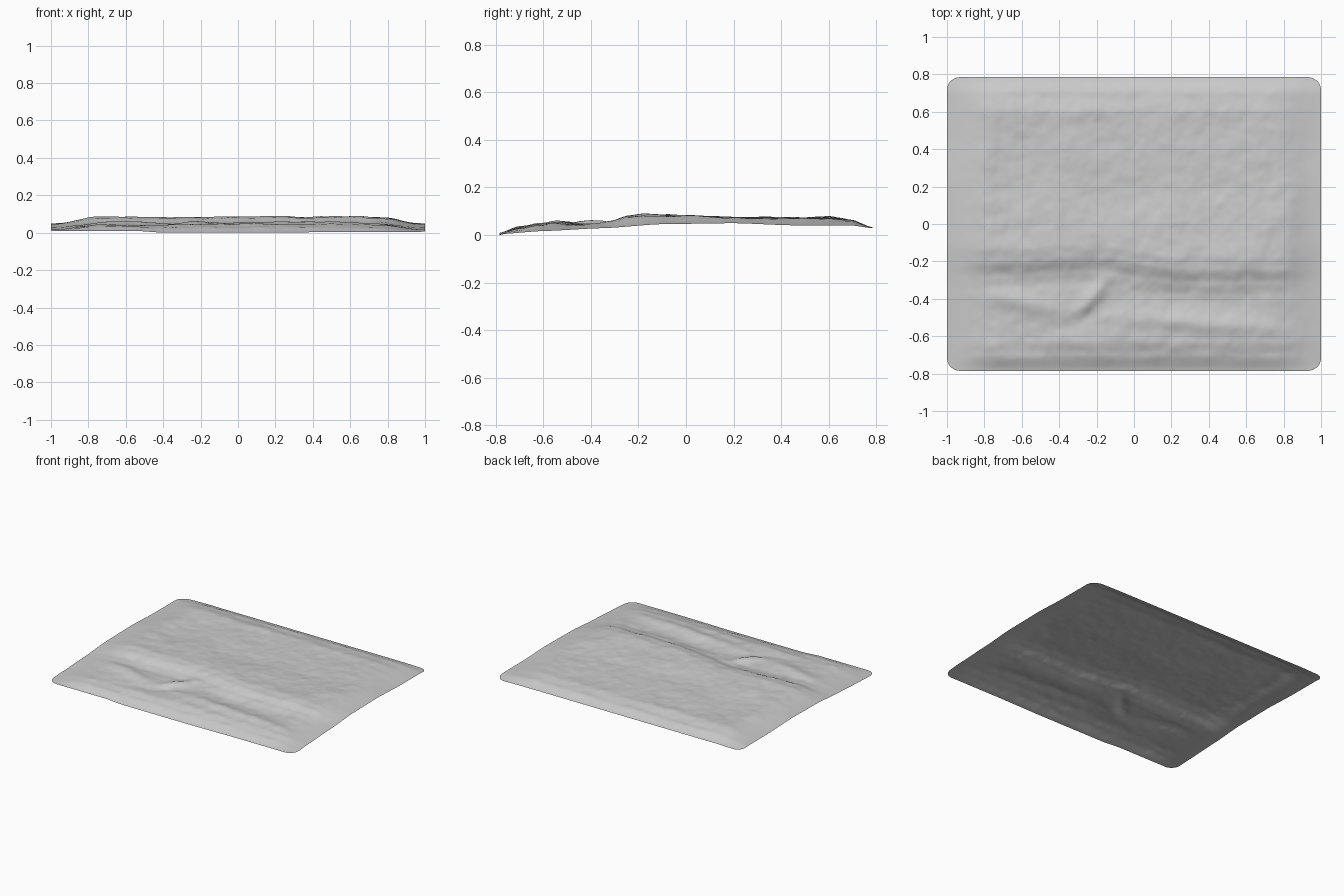
import bpy, bmesh, math
from mathutils import Vector, noise

if "Cube" in bpy.data.objects:
    bpy.data.objects.remove(bpy.data.objects["Cube"])

HALF_X, HALF_Y, CORNER = 1.0, 0.785, 0.07
COLS, ROWS = 200, 156

# Height of the interior and of the side edges, along y
INNER = [(-.785, .006), (-.7, .033), (-.63, .046), (-.5, .046), (-.35, .05),
         (-.28, .058), (-.2, .08), (-.14, .087), (0, .082), (.2, .071),
         (.45, .071), (.6, .073), (.7, .06), (.785, .033)]
EDGE = [(-.785, .006), (-.6, .018), (-.35, .03), (-.1, .047), (.2, .051),
        (.45, .042), (.7, .041), (.785, .03)]


def smooth(a, b, v):
    t = min(max((v - a) / (b - a), 0), 1)
    return t * t * (3 - 2 * t)


def profile(points, v):
    for (a, ha), (b, hb) in zip(points, points[1:]):
        if v <= b:
            return ha + (hb - ha) * smooth(a, b, v) * .5 + (hb - ha) * (v - a) / (b - a) * .5
    return points[-1][1]


def mound(x, y, cx, cy, length, width, angle=0):
    c, s = math.cos(angle), math.sin(angle)
    u, v = (x - cx) * c + (y - cy) * s, (y - cy) * c - (x - cx) * s
    return math.exp(-(u / length) ** 2 - (v / width) ** 2)


def height(x, y):
    # The long crest wanders towards the front on the left half
    near_crest = mound(0, y, 0, -.2, 1, .25)
    bend = near_crest * (.04 * smooth(-.2, .3, x) - .03 * mound(x, 0, -.3, 0, .3, 1))
    z = profile(INNER, min(max(y + bend, -.785), .785))
    side = smooth(.72, 1, abs(x))
    z += (profile(EDGE, y) - z) * side
    inside = (1 - side) * smooth(-.785, -.68, y) * (1 - smooth(.66, .785, y))
    # Front ridge, diagonal ridge, and the hollows around them
    z += .014 * mound(x, y, .35, -.53, .45, .045, -.08) * inside
    z -= .008 * mound(x, y, .3, -.4, .5, .06, -.06) * inside
    z += .020 * mound(x, y, -.23, -.40, .14, .04, .85) * inside
    z -= .012 * mound(x, y, -.30, -.51, .12, .05, .4) * inside
    z += .014 * mound(x, y, -.6, -.42, .22, .05, -.25) * inside
    z -= .012 * mound(x, y, -.45, -.29, .25, .06) * inside
    # Raised shoulders along the back and left side
    z += .006 * mound(x, y, -.35, .6, .4, .05) * inside
    z += .012 * mound(x, y, -.82, .3, .08, .35) * (1 - side)
    z += .010 * mound(x, y, .85, .1, .07, .4) * (1 - side)
    # Fine crumpling
    p = Vector((x, y, .3))
    z += inside * (.006 * noise.noise(p * 5) + .0035 * noise.noise(p * 13)
                   + .0015 * noise.noise(p * 28))
    # Front edge dips in the middle
    front = 1 - smooth(-.785, -.6, y)
    z += front * (.009 * (1 - smooth(-.55, -.38, x)) + .004 * smooth(.1, .6, x) - .005)
    return max(z, 0)


def round_corner(x, y):
    # Fold the square corner patch into a quarter disc
    u, v = abs(x) - HALF_X + CORNER, abs(y) - HALF_Y + CORNER
    if u > 0 and v > 0:
        k = max(u, v) / math.hypot(u, v)
        x = math.copysign(HALF_X - CORNER + u * k, x)
        y = math.copysign(HALF_Y - CORNER + v * k, y)
    return x, y


# Thin open sheet
bm = bmesh.new()
bmesh.ops.create_grid(bm, x_segments=COLS, y_segments=ROWS, size=1)
for v in bm.verts:
    x, y = round_corner(v.co.x * HALF_X, v.co.y * HALF_Y)
    v.co = (x, y, height(x, y))
low = min(v.co.z for v in bm.verts)
for v in bm.verts:
    v.co.z -= low
for f in bm.faces:
    f.smooth = True
mesh = bpy.data.meshes.new("terrain_sheet")
bm.to_mesh(mesh)
bm.free()
sheet = bpy.data.objects.new("terrain_sheet", mesh)
bpy.context.collection.objects.link(sheet)

# Plain grey
grey = bpy.data.materials.new("light_grey")
grey.use_nodes = True
colour = (.6, .6, .6, 1)
grey.diffuse_color = colour
grey.node_tree.nodes["Principled BSDF"].inputs["Base Color"].default_value = colour
mesh.materials.append(grey)
